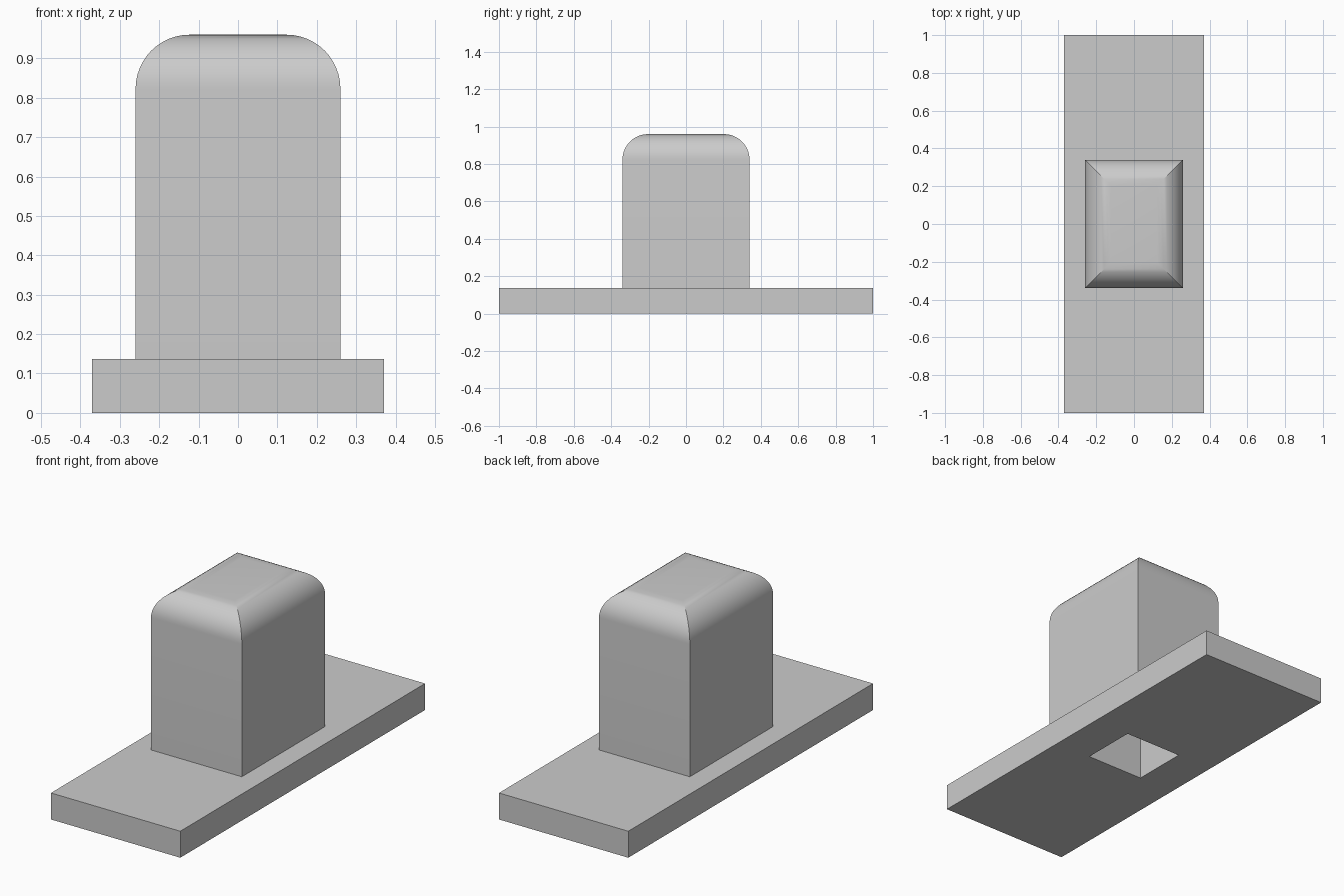
import bpy, bmesh, math

cube = bpy.data.objects.get("Cube")
if cube:
    bpy.data.objects.remove(cube, do_unlink=True)

BASE_TOP = 0.137
TOP = 0.96
ROUND = 0.137
SOCKET_TOP = 0.69

grey = bpy.data.materials.new("plain grey")
grey.use_nodes = True
colour = (0.6, 0.6, 0.6, 1)
grey.diffuse_color = colour
grey.node_tree.nodes["Principled BSDF"].inputs["Base Color"].default_value = colour


def box(name, width, depth, low, high, top_round=0):
    """Box centred on x and y, with an optional mitred round along its top edges."""
    bm = bmesh.new()
    bmesh.ops.create_cube(bm, size=1)
    for v in bm.verts:
        v.co.x *= width
        v.co.y *= depth
        v.co.z = high if v.co.z > 0 else low
    if top_round:
        rim = [e for e in bm.edges if all(v.co.z == e.verts[0].co.z and v.co.z > low + 0.01
                                          for v in e.verts)]
        bmesh.ops.bevel(bm, geom=rim, offset=top_round, offset_type='OFFSET',
                        segments=12, profile=0.5, affect='EDGES')
    mesh = bpy.data.meshes.new(name)
    bm.to_mesh(mesh)
    bm.free()
    mesh.materials.append(grey)
    obj = bpy.data.objects.new(name, mesh)
    bpy.context.collection.objects.link(obj)
    return obj


# Flat foot and the rounded block standing on it
base = box("base_plate", 0.74, 2.0, 0, BASE_TOP)
block = box("rounded_block", 0.52, 0.68, BASE_TOP, TOP, ROUND)

# Rectangular socket cut up from the underside through both parts
cutter = box("socket_cutter", 0.33, 0.295, -0.1, SOCKET_TOP)
cutter.hide_render = True
cutter.hide_set(True)
cutter.display_type = 'WIRE'

for part in (base, block):
    cut = part.modifiers.new("socket", 'BOOLEAN')
    cut.operation = 'DIFFERENCE'
    cut.solver = 'EXACT'
    cut.object = cutter

# Smooth rounding with crisp mitres and box edges
bpy.ops.object.select_all(action='DESELECT')
block.select_set(True)
bpy.context.view_layer.objects.active = block
bpy.ops.object.shade_smooth_by_angle(angle=math.radians(20))
